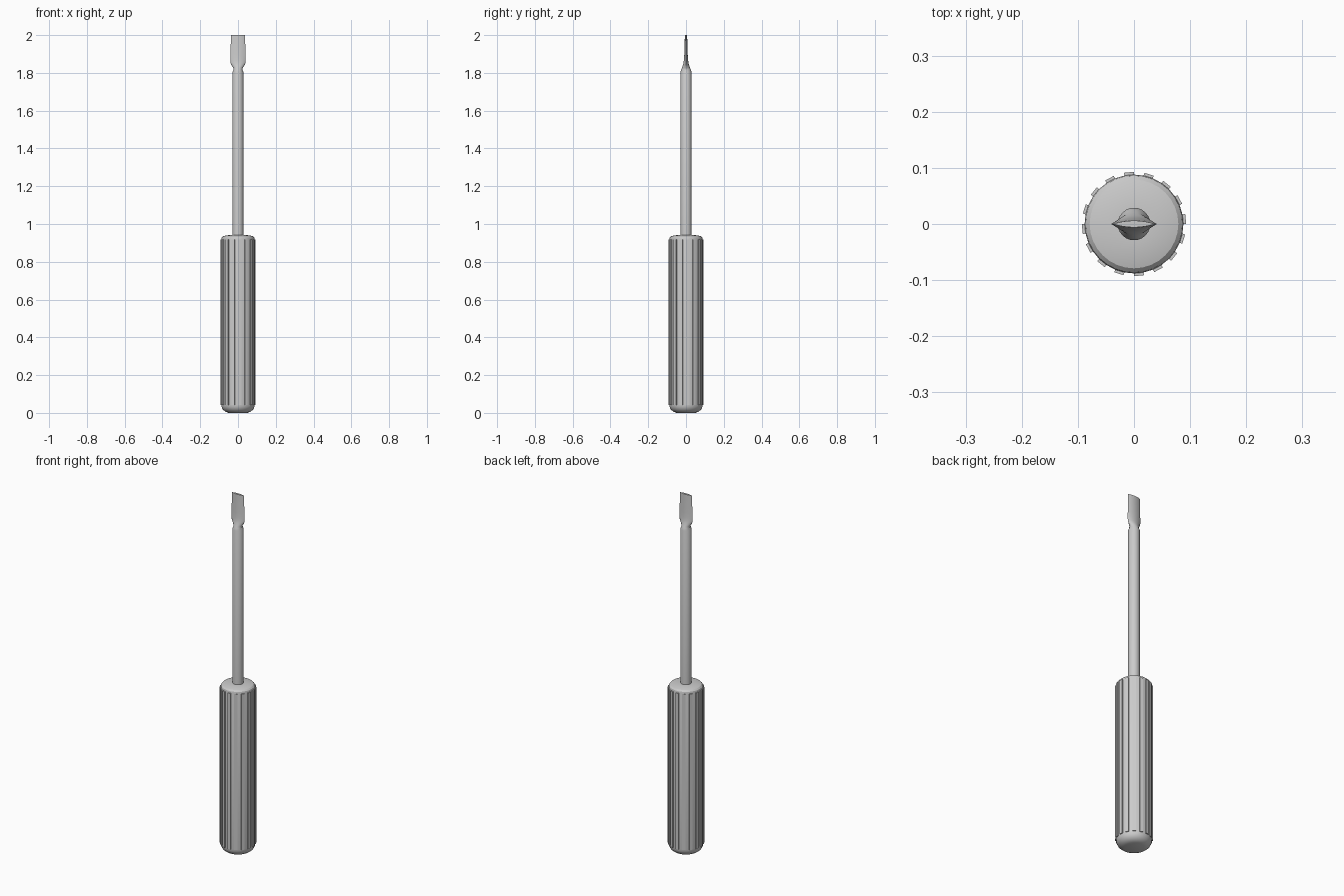
import bpy, bmesh, math

if "Cube" in bpy.data.objects:
    bpy.data.objects.remove(bpy.data.objects["Cube"])


def loft(name, sections, sides):
    """Skin rings of (z, half width x, half depth y, pointedness) and cap both ends."""
    bm = bmesh.new()
    rings = []
    for z, rx, ry, p in sections:
        ring = []
        for i in range(sides):
            a = 2 * math.pi * i / sides
            s = math.sin(a)
            y = math.copysign(abs(s) ** p, s) * ry
            ring.append(bm.verts.new((rx * math.cos(a), y, z)))
        rings.append(ring)
    bands = []
    for lo, hi in zip(rings, rings[1:]):
        bands.append([bm.faces.new((lo[i], lo[(i + 1) % sides], hi[(i + 1) % sides], hi[i]))
                      for i in range(sides)])
    bm.faces.new(rings[0][::-1])
    bm.faces.new(rings[-1])
    bm.normal_update()
    return bm, bands


def finish(name, bm, angle):
    bm.normal_update()
    mesh = bpy.data.meshes.new(name)
    bm.to_mesh(mesh)
    bm.free()
    obj = bpy.data.objects.new(name, mesh)
    bpy.context.collection.objects.link(obj)
    bpy.ops.object.select_all(action='DESELECT')
    bpy.context.view_layer.objects.active = obj
    obj.select_set(True)
    bpy.ops.object.shade_smooth_by_angle(angle=math.radians(angle))
    return obj


# Handle: rounded ends, long straight grip with every other face raised as a rib
profile = [(0.0, 0.05), (0.006, 0.066), (0.017, 0.08), (0.032, 0.087), (0.043, 0.088),
           (0.918, 0.088), (0.928, 0.086), (0.935, 0.079), (0.94, 0.06), (0.942, 0.03)]
bm, bands = loft("handle", [(z, r, r, 1) for z, r in profile], 32)
ribs = bmesh.ops.extrude_discrete_faces(bm, faces=bands[4][::2])["faces"]
for f in ribs:
    bmesh.ops.translate(bm, verts=f.verts[:], vec=f.normal * 0.005)
finish("handle", bm, 30)

# Shaft and flat blade: round rod that pinches in, then flares to a thin lens section
sections = [(0.93, 0.029, 0.029, 1), (1.805, 0.029, 0.029, 1), (1.818, 0.023, 0.025, 1),
            (1.828, 0.026, 0.021, 1.2), (1.842, 0.036, 0.016, 1.5), (1.853, 0.040, 0.013, 1.8),
            (1.87, 0.041, 0.011, 2), (1.90, 0.040, 0.009, 2), (2.0, 0.037, 0.006, 2)]
bm, _ = loft("shaft_and_blade", sections, 24)
finish("shaft_and_blade", bm, 35)
